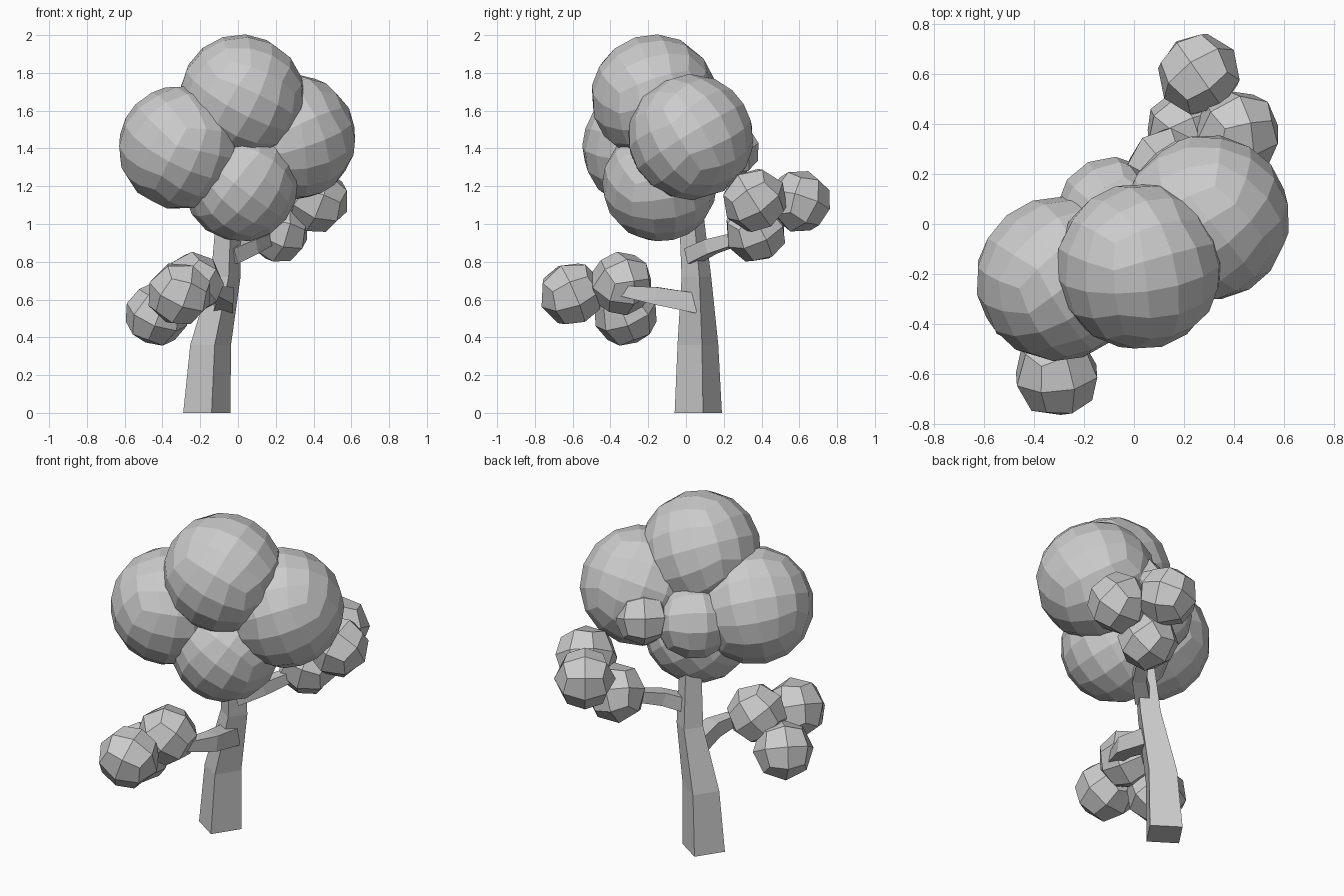
import bpy, bmesh, math
from mathutils import Vector, Euler

if "Cube" in bpy.data.objects:
    bpy.data.objects.remove(bpy.data.objects["Cube"])


def finish(name, bm):
    bmesh.ops.recalc_face_normals(bm, faces=bm.faces)
    me = bpy.data.meshes.new(name)
    bm.to_mesh(me)
    bm.free()
    ob = bpy.data.objects.new(name, me)
    bpy.context.collection.objects.link(ob)
    return ob


def leaf_ball(name, centre, radius, cuts, rot):
    """Faceted ball: a gridded cube pushed out to a sphere."""
    bm = bmesh.new()
    bmesh.ops.create_cube(bm, size=2)
    bmesh.ops.subdivide_edges(bm, edges=bm.edges, cuts=cuts, use_grid_fill=True)
    turn = Euler([math.radians(a) for a in rot]).to_matrix()
    for v in bm.verts:
        even = Vector([math.tan(c * math.pi / 4) for c in v.co])
        v.co = Vector(centre) + turn @ (even.normalized() * radius)
    return finish(name, bm)


def limb(name, rings, start_angle, upright=False):
    """Four-sided tapering limb through (point, radius) rings."""
    bm = bmesh.new()
    pts = [Vector(p) for p, r in rings]
    loops = []
    for i, (p, r) in enumerate(rings):
        d = pts[min(i + 1, len(pts) - 1)] - pts[max(i - 1, 0)]
        if upright:
            u, w = Vector((1, 0, 0)), Vector((0, 1, 0))
        else:
            u = d.cross(Vector((0, 0, 1))).normalized()
            w = u.cross(d).normalized()
        ang = [math.radians(start_angle + 90 * k) for k in range(4)]
        loops.append([bm.verts.new(pts[i] + (u * math.cos(a) + w * math.sin(a)) * r) for a in ang])
    for a, b in zip(loops, loops[1:]):
        for k in range(4):
            bm.faces.new((a[k], a[(k + 1) % 4], b[(k + 1) % 4], b[k]))
    bm.faces.new(loops[0])
    bm.faces.new(loops[-1])
    return finish(name, bm)


# Trunk and the two side branches
limb("trunk", [((-0.165, 0.065, 0), 0.1275), ((-0.145, 0.063, 0.36), 0.11),
               ((-0.065, 0.055, 0.72), 0.08), ((-0.045, 0.02, 1.15), 0.062)], -78.7, True)
limb("front_branch", [((-0.08, 0.06, 0.58), 0.075), ((-0.07, -0.16, 0.62), 0.065),
                      ((-0.13, -0.33, 0.645), 0.04)], 45)
limb("back_branch", [((-0.04, 0.03, 0.83), 0.06), ((0.07, 0.13, 0.88), 0.055),
                     ((0.20, 0.33, 0.94), 0.04)], 45)

# Main crown
crown = [((0.02, -0.17, 1.67), 0.335, (20, 25, 15)),
         ((-0.305, -0.22, 1.405), 0.33, (30, 10, 40)),
         ((0.29, 0.025, 1.46), 0.335, (25, -20, 30)),
         ((0.015, -0.14, 1.21), 0.305, (15, 35, 20))]
for i, (c, r, rot) in enumerate(crown):
    leaf_ball(f"crown_ball_{i + 1}", c, r, 3, rot)

# Smaller lumps at the back of the crown
leaf_ball("back_lump_large", (-0.09, 0.05, 1.36), 0.22, 2, (20, 0, 40))
leaf_ball("back_lump_small", (0.13, 0.23, 1.39), 0.16, 1, (20, 0, 40))

# Leaf clusters at the branch ends
clusters = {
    "front_leaf": [((-0.31, -0.605, 0.63), 0.175, (25, 20, 15)),
                   ((-0.43, -0.32, 0.52), 0.17, (30, 0, 45)),
                   ((-0.24, -0.34, 0.685), 0.17, (10, 40, 30))],
    "back_leaf": [((0.415, 0.365, 1.125), 0.175, (35, 20, 10)),
                  ((0.26, 0.60, 1.12), 0.17, (-20, 0, 35)),
                  ((0.21, 0.37, 0.96), 0.17, (30, 15, 20))],
}
for name, balls in clusters.items():
    for i, (c, r, rot) in enumerate(balls):
        leaf_ball(f"{name}_{i + 1}", c, r, 1, rot)
